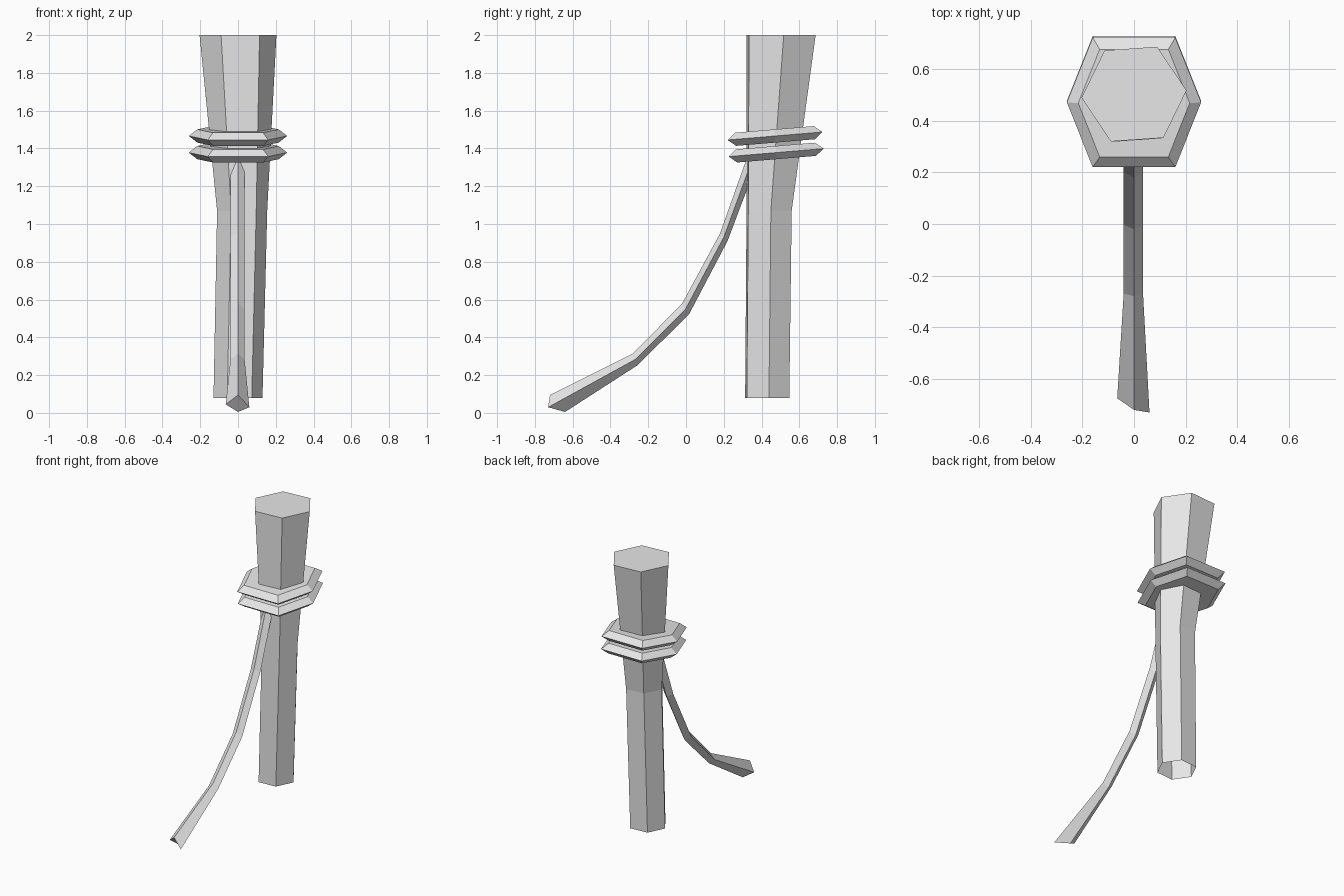
import bpy
import bmesh
from math import cos, sin, radians
from mathutils import Vector, Matrix

old = bpy.data.objects.get("Cube")
if old:
    bpy.data.objects.remove(old, do_unlink=True)

grey = bpy.data.materials.new("plain grey")
grey.use_nodes = True
tone = (0.8, 0.8, 0.8, 1)
grey.diffuse_color = tone
grey.node_tree.nodes["Principled BSDF"].inputs["Base Color"].default_value = tone


def loft(name, sections, cap_start=True, cap_end=True):
    """Skin a row of matching cross-sections into one flat-shaded object."""
    bm = bmesh.new()
    rings = [[bm.verts.new(p) for p in section] for section in sections]
    for a, b in zip(rings, rings[1:]):
        for i in range(len(a)):
            j = (i + 1) % len(a)
            bm.faces.new((a[i], a[j], b[j], b[i]))
    if cap_start:
        bm.faces.new(rings[0][::-1])
    if cap_end:
        bm.faces.new(rings[-1])
    bmesh.ops.recalc_face_normals(bm, faces=bm.faces)
    mesh = bpy.data.meshes.new(name)
    bm.to_mesh(mesh)
    bm.free()
    mesh.materials.append(grey)
    obj = bpy.data.objects.new(name, mesh)
    bpy.context.collection.objects.link(obj)
    return obj


def hexagon(x, y, z, r):
    angles = [radians(4 + 60 * i) for i in range(6)]
    return [(x + r * cos(a), y + r * sin(a), z) for a in angles]


# Post: six sides, flared head, open at the foot
loft("post", [hexagon(0, 0.43, 0.08, 0.13),
              hexagon(0.022, 0.44, 1.07, 0.133),
              hexagon(0, 0.503, 2, 0.204)], cap_start=False)

# Two tilted hexagonal bands with a pointed rim
outline = [(0.26, 0), (0.16, 0.252), (-0.16, 0.252),
           (-0.26, 0), (-0.16, -0.252), (0.16, -0.252)]
for name, y, z in (("lower_band", 0.477, 1.378), ("upper_band", 0.471, 1.466)):
    place = Matrix.Translation((0, y, z)) @ Matrix.Rotation(radians(4.8), 4, "X")
    loft(name, [[place @ Vector((px * s, py * s, h)) for px, py in outline]
                for s, h in ((0.83, -0.035), (1, 0), (0.83, 0.035))])

# Trailing strap: diamond section, each row gives the upper and lower ridge (y, z)
ridges = [((0.34, 1.40), (0.39, 1.36)),
          ((0.18, 0.95), (0.22, 0.91)),
          ((-0.02, 0.58), (0.015, 0.52)),
          ((-0.28, 0.315), (-0.26, 0.25))]
strap = []
for (ty, tz), (by, bz) in ridges:
    my, mz = (ty + by) / 2, (tz + bz) / 2
    strap.append([(0, ty, tz), (0.035, my, mz), (0, by, bz), (-0.04, my, mz)])
# Slanted, widened tip
strap.append([(0, -0.72, 0.095), (0.06, -0.73, 0.03),
              (0, -0.64, 0.005), (-0.065, -0.675, 0.045)])
loft("strap", strap)
